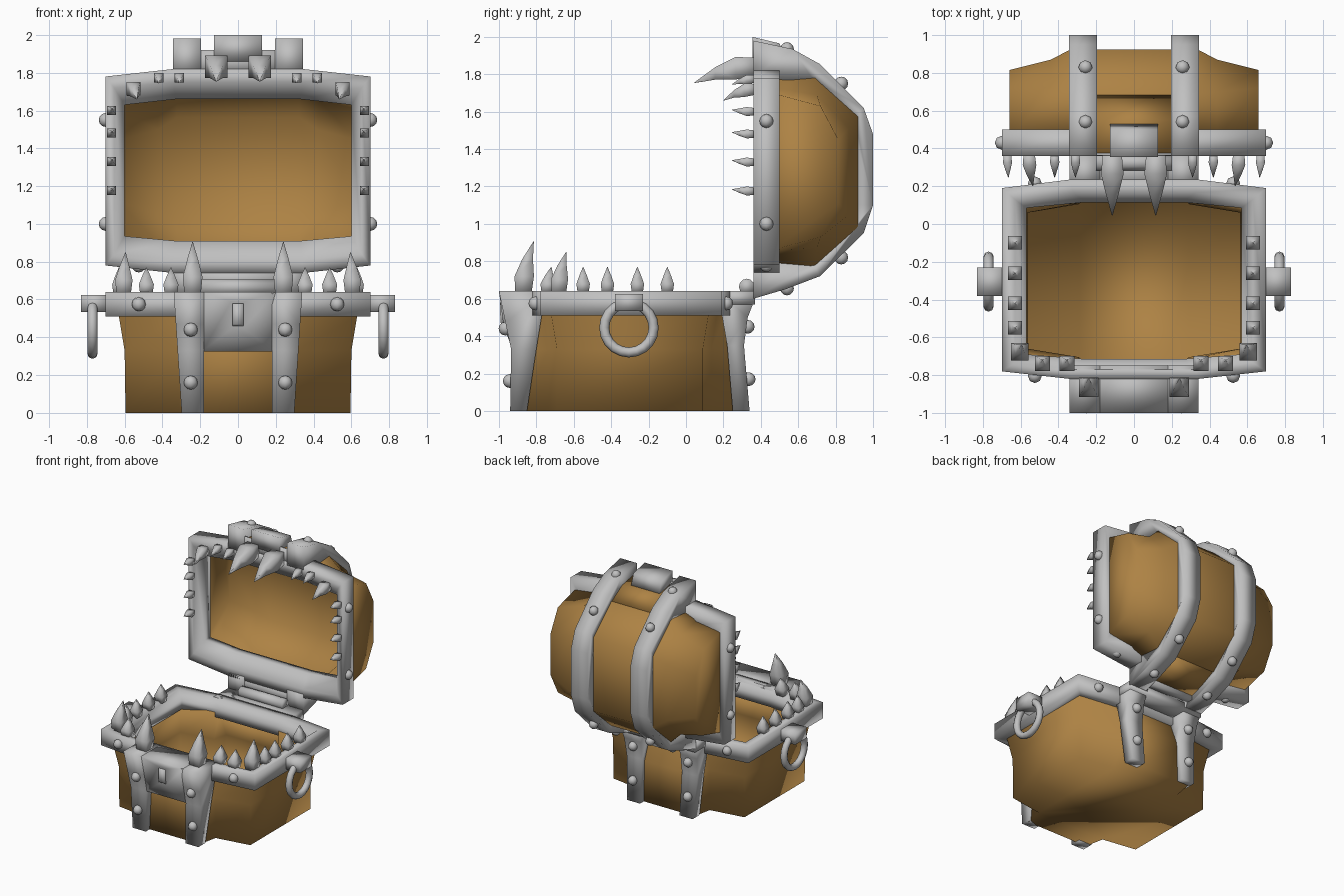
import bpy, bmesh, math
from mathutils import Vector, Matrix

if "Cube" in bpy.data.objects:
    bpy.data.objects.remove(bpy.data.objects["Cube"])


def material(name, colour):
    m = bpy.data.materials.new(name)
    m.use_nodes = True
    m.diffuse_color = colour
    m.node_tree.nodes["Principled BSDF"].inputs["Base Color"].default_value = colour
    return m


METAL = material("grey metal", (0.53, 0.53, 0.53, 1))
WOOD = material("brown wood", (0.42, 0.225, 0.058, 1))
SIDES = ((1, "left"), (-1, "right"))


def finish(name, bm, mat):
    bmesh.ops.recalc_face_normals(bm, faces=bm.faces)
    mesh = bpy.data.meshes.new(name)
    bm.to_mesh(mesh)
    bm.free()
    mesh.materials.append(mat)
    mesh.shade_smooth()
    ob = bpy.data.objects.new(name, mesh)
    bpy.context.collection.objects.link(ob)
    return ob


def loft(name, loops, mat, closed=True, cyclic=False):
    """Skin a list of equal-length point loops; caps the ends unless cyclic."""
    bm = bmesh.new()
    rows = [[bm.verts.new(p) for p in loop] for loop in loops]
    n = len(rows[0])
    pairs = list(zip(rows, rows[1:])) + ([(rows[-1], rows[0])] if cyclic else [])
    for a, b in pairs:
        for i in range(n if closed else n - 1):
            j = (i + 1) % n
            bm.faces.new((a[i], a[j], b[j], b[i]))
    if not cyclic:
        bm.faces.new(rows[0])
        bm.faces.new(rows[-1])
    return finish(name, bm, mat)


def mirrored(half):
    return half + [(-x, a) for x, a in reversed(half)]


def octagon(xh, xm, a0, a1, m0, m1, h, upright=False):
    """Box outline whose long sides bulge from a to m; upright turns it to face the front."""
    pts = mirrored([(xm, m0), (xh, a0), (xh, a1), (xm, m1)])
    return [(x, h, a) if upright else (x, a, h) for x, a in pts]


def tub(xh, xm, a0, a1, m0, m1, z, step=0.045):
    """Box outline with a stepped bay, xm wide each way, at front and back."""
    pts = mirrored([(xm, m0), (xm + 0.03, a0 - step), (xh, a0),
                    (xh, a1), (xm + 0.03, a1 + step), (xm, m1)])
    return [(x, y, z) for x, y in pts]


def slab(name, profile, x0, x1, mat=METAL, taper=0.0):
    """Side profile (y, z) extruded across x; taper widens the x1 side with height."""
    return loft(name, [[(x0, y, z) for y, z in profile],
                       [(x1 + taper * z, y, z) for y, z in profile]], mat)


def box(name, x0, x1, y0, y1, z0, z1):
    return slab(name, [(y0, z0), (y1, z0), (y1, z1), (y0, z1)], x0, x1)


def rivet(name, x, y, z, r=0.037):
    for s, side in SIDES:
        bm = bmesh.new()
        bmesh.ops.create_uvsphere(bm, u_segments=8, v_segments=6, radius=r,
                                  matrix=Matrix.Translation((s * x, y, z)))
        finish(f"{name}_{side}", bm, METAL)


def tooth(name, base, tip, r, up):
    """Square spike that bulges a little and bends to its tip."""
    for s, side in SIDES:
        b, t = Vector((s * base[0], *base[1:])), Vector((s * tip[0], *tip[1:]))
        axis = Vector((0, 0, 1)) if up else Vector((0, -1, 0))
        v = Vector((0, 1, 0)) if up else Vector((0, 0, 1))
        u = Vector((1, 0, 0))
        length = (t - b).dot(axis)
        lean = t - b - axis * length
        loops = []
        for f, k in ((-0.1, 0.8), (0.3, 1), (0.65, 0.55), (1, 0.03)):
            c = b + axis * length * f + lean * max(f, 0) ** 2
            loops.append([c + (u * i + v * j) * r * k
                          for i, j in ((1, 1), (-1, 1), (-1, -1), (1, -1))])
        loft(f"{name}_{side}", loops, METAL)


# Lower chest: hollow wooden tub and its metal rim
loft("chest_body", [
    tub(0.595, 0.28, -0.69, 0.09, -0.89, 0.29, 0),
    tub(0.60, 0.28, -0.69, 0.09, -0.865, 0.28, 0.33),
    tub(0.63, 0.28, -0.72, 0.12, -0.80, 0.21, 0.51),
    tub(0.63, 0.28, -0.72, 0.12, -0.78, 0.19, 0.55),
    tub(0.59, 0.26, -0.695, 0.09, -0.735, 0.135, 0.55, 0.02),
    tub(0.565, 0.26, -0.66, 0.06, -0.80, 0.22, 0.33),
    tub(0.56, 0.26, -0.66, 0.06, -0.82, 0.23, 0.05)], WOOD)
loft("chest_rim", [
    octagon(0.70, 0.34, -0.78, 0.19, -0.82, 0.235, 0.51),
    octagon(0.70, 0.34, -0.78, 0.19, -0.82, 0.235, 0.64),
    octagon(0.63, 0.32, -0.735, 0.13, -0.77, 0.165, 0.64),
    octagon(0.57, 0.26, -0.69, 0.085, -0.715, 0.115, 0.585),
    octagon(0.57, 0.26, -0.69, 0.085, -0.715, 0.115, 0.51)], METAL, cyclic=True)

# Straps of the lower chest
for s, side in SIDES:
    slab(f"front_strap_{side}", [(-1, 0.64), (-0.965, 0.47), (-0.935, 0.33), (-0.94, 0),
                                 (-0.85, 0), (-0.80, 0.33), (-0.75, 0.64)],
         s * 0.18, s * 0.298, taper=s * 0.066)
    slab(f"back_strap_{side}", [(0.385, 0.64), (0.33, 0.5), (0.31, 0.35), (0.34, 0),
                                (0.25, 0), (0.22, 0.35), (0.17, 0.64)],
         s * 0.18, s * 0.298, taper=s * 0.066)

# Lock plate with a raised centre and a keyhole bar
loft("lock_plate", [
    [(-0.2, -0.75, 0.64), (0.2, -0.75, 0.64), (0.2, -0.82, 0.325), (-0.2, -0.82, 0.325)],
    [(-0.2, -1, 0.64), (0.2, -1, 0.64), (0.19, -0.925, 0.325), (-0.19, -0.925, 0.325)],
    [(-0.035, -0.985, 0.59), (0.035, -0.985, 0.59), (0.03, -0.975, 0.45), (-0.03, -0.975, 0.45)],
], METAL)
slab("keyhole_bar", [(-0.995, 0.58), (-0.992, 0.47), (-0.96, 0.45), (-0.96, 0.58)], -0.028, 0.028)

# Hinge
box("hinge_plate", -0.34, 0.34, 0.18, 0.37, 0.57, 0.64)
bm = bmesh.new()
bmesh.ops.create_cone(bm, cap_ends=True, segments=12, radius1=0.042, radius2=0.042, depth=0.4,
                      matrix=Matrix.Translation((0, 0.325, 0.665)) @ Matrix.Rotation(math.pi / 2, 4, "Y"))
finish("hinge_bar", bm, METAL)

# Ring handles
for s, side in SIDES:
    box(f"handle_bracket_{side}", s * 0.68, s * 0.83, -0.38, -0.23, 0.535, 0.625)
    bpy.ops.mesh.primitive_torus_add(location=(s * 0.77, -0.305, 0.445), rotation=(0, math.pi / 2, 0),
                                     major_radius=0.132, minor_radius=0.027,
                                     major_segments=20, minor_segments=8)
    ring = bpy.context.object
    ring.name = f"handle_ring_{side}"
    ring.data.materials.append(METAL)
    ring.data.shade_smooth()

# Open lid: upright metal rim and wooden dome that swells towards the straps
loft("lid_rim", [
    octagon(0.70, 0.34, 0.78, 1.78, 0.74, 1.82, 0.50, True),
    octagon(0.70, 0.34, 0.78, 1.78, 0.74, 1.82, 0.36, True),
    octagon(0.655, 0.34, 0.84, 1.72, 0.81, 1.75, 0.36, True),
    octagon(0.60, 0.33, 0.935, 1.63, 0.91, 1.66, 0.43, True),
    octagon(0.60, 0.33, 0.935, 1.63, 0.91, 1.66, 0.50, True)], METAL, cyclic=True)


def arch(x, front, shoulder, back, zs, zm, zb):
    """Dome section, symmetric about the lid's middle height."""
    top = [(front, zs), (shoulder, zm), (back, zb)]
    pts = top + [(y, -z) for y, z in reversed(top)]
    return [(x, y, 1.28 + z) for y, z in pts]


sections = [(0.66, 0.46, 0.72, 0.815, 0.42, 0.35, 0.17),
            (0.44, 0.46, 0.70, 0.87, 0.45, 0.41, 0.23),
            (0.335, 0.46, 0.69, 0.925, 0.49, 0.51, 0.30)]
dome = loft("lid_dome", [arch(-x, *p) for x, *p in sections]
            + [arch(x, *p) for x, *p in reversed(sections)], WOOD, closed=False)
shell = dome.modifiers.new("shell", "SOLIDIFY")
shell.thickness, shell.offset = 0.04, -1

# Lid straps: outer and inner arcs
outer = [(0.36, 1.98), (0.57, 1.935), (0.715, 1.855), (0.95, 1.62), (1, 1.48), (1, 1.1),
         (0.95, 0.95), (0.715, 0.72), (0.53, 0.65), (0.36, 0.60)]
inner = [(0.36, 0.77), (0.52, 0.80), (0.68, 0.79), (0.90, 0.985), (0.905, 1.1), (0.905, 1.48),
         (0.90, 1.57), (0.68, 1.77), (0.52, 1.77), (0.36, 1.79)]
for s, side in SIDES:
    slab(f"lid_strap_{side}", outer + inner, s * 0.195, s * 0.345)

# Lid front plates, latch and the wood between the straps
box("lid_top_plate", -0.34, 0.34, 0.362, 0.375, 1.79, 1.92)
box("lid_bottom_plate", -0.34, 0.34, 0.362, 0.44, 0.64, 0.77)
slab("lid_top_wood", [(0.372, 1.905), (0.55, 1.87), (0.70, 1.78), (0.372, 1.77)], -0.2, 0.2, WOOD)
slab("lid_bottom_wood", [(0.43, 0.67), (0.55, 0.71), (0.70, 0.78), (0.43, 0.80)], -0.2, 0.2, WOOD)
slab("latch", [(0.355, 2.0), (0.50, 1.965), (0.53, 1.88), (0.355, 1.86)], -0.128, 0.128)

# Rivets
for i, (x, y, z) in enumerate([
        (0.25, -0.965, 0.44), (0.25, -0.942, 0.16), (0.525, -0.805, 0.575), (0.525, 0.215, 0.575),
        (0.25, 0.33, 0.45), (0.25, 0.335, 0.17)]):
    rivet(f"chest_rivet_{i + 1}", x, y, z)
for i, (x, y, z) in enumerate([
        (0.70, 0.43, 1.55), (0.70, 0.43, 1.0), (0.525, 0.43, 0.78), (0.257, 0.54, 1.935),
        (0.257, 0.83, 1.75), (0.257, 0.83, 0.82), (0.257, 0.54, 0.655)]):
    rivet(f"lid_rivet_{i + 1}", x, y, z)

# Lower teeth: fangs, corner teeth, front teeth, side teeth
tooth("lower_fang", (0.24, -0.87, 0.64), (0.24, -0.815, 0.905), 0.052, True)
tooth("lower_corner_tooth", (0.605, -0.68, 0.64), (0.595, -0.64, 0.85), 0.046, True)
for i, x in enumerate((0.355, 0.485)):
    tooth(f"lower_front_tooth_{i + 1}", (x, -0.74, 0.64), (x, -0.72, 0.77), 0.04, True)
for i, y in enumerate((-0.10, -0.26, -0.42, -0.55)):
    tooth(f"lower_side_tooth_{i + 1}", (0.63, y, 0.64), (0.63, y, 0.77), 0.036, True)

# Upper teeth, pointing forward out of the lid
tooth("upper_fang", (0.115, 0.36, 1.84), (0.115, 0.045, 1.755), 0.06, False)
tooth("upper_corner_tooth", (0.555, 0.36, 1.72), (0.535, 0.2, 1.66), 0.036, False)
for i, x in enumerate((0.31, 0.42)):
    tooth(f"upper_front_tooth_{i + 1}", (x, 0.36, 1.775), (x, 0.245, 1.745), 0.025, False)
for i, z in enumerate((1.60, 1.48, 1.33, 1.175)):
    tooth(f"upper_side_tooth_{i + 1}", (0.67, 0.36, z), (0.665, 0.245, z + 0.01), 0.024, False)
